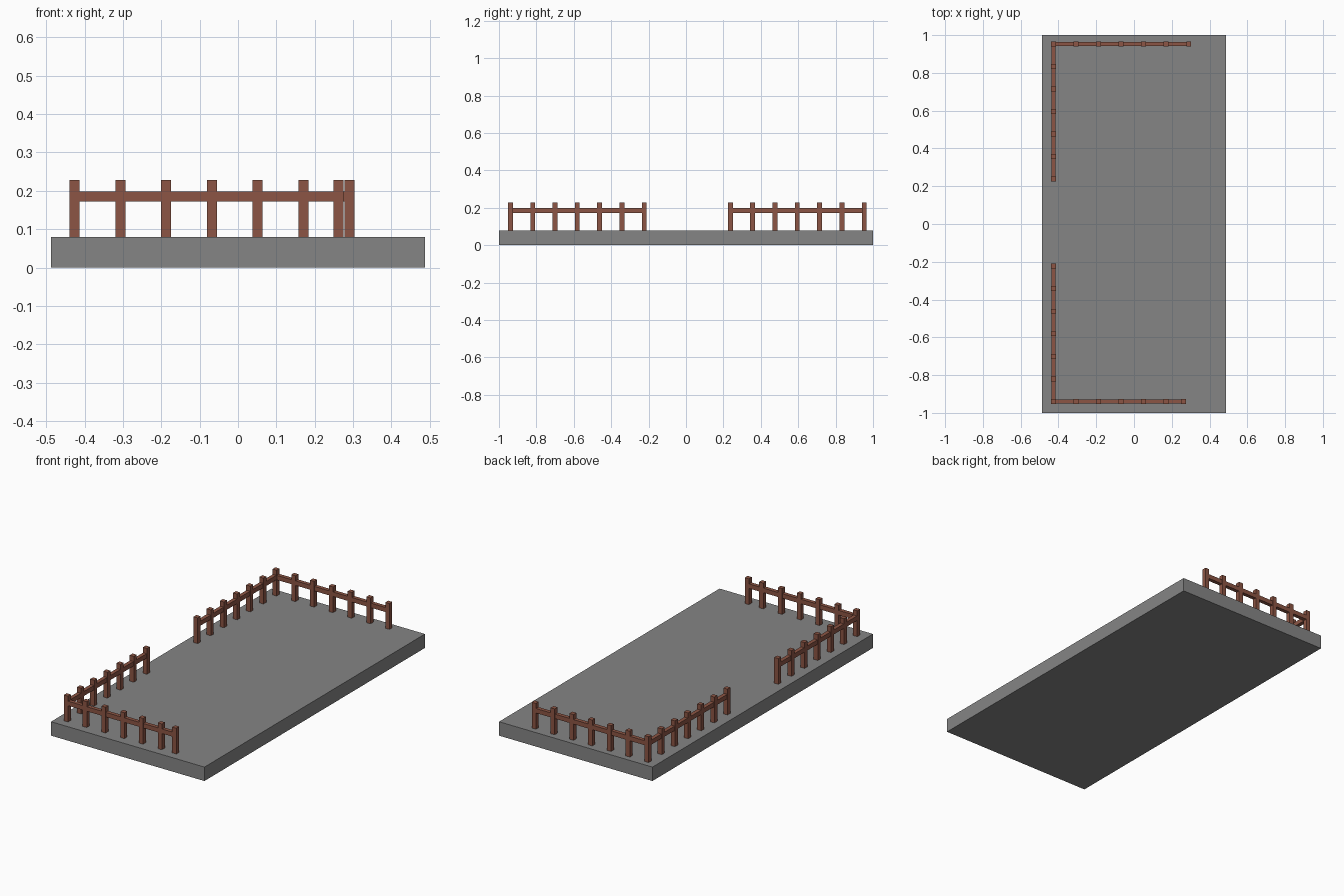
import bpy

if "Cube" in bpy.data.objects:
    bpy.data.objects.remove(bpy.data.objects["Cube"])


def material(name, rgb):
    m = bpy.data.materials.new(name)
    m.diffuse_color = (*rgb, 1)
    m.use_nodes = True
    m.node_tree.nodes["Principled BSDF"].inputs["Base Color"].default_value = m.diffuse_color
    return m


STONE = material("grey stone", (0.235, 0.235, 0.235))
WOOD = material("brown wood", (0.262, 0.091, 0.058))

BASE_TOP = 0.08
POST_TOP = 0.228
POST = 0.026      # post width
RAIL = 0.022      # rail depth, slightly inside the posts
STEP = 0.1193     # post spacing


def box(name, lo, hi, mat):
    bpy.ops.mesh.primitive_cube_add(size=1, location=[(a + b) / 2 for a, b in zip(lo, hi)])
    ob = bpy.context.object
    ob.name = name
    ob.scale = [b - a for a, b in zip(lo, hi)]
    bpy.ops.object.transform_apply(location=False, rotation=False, scale=True)
    ob.data.materials.append(mat)
    return ob


def post(name, x, y):
    h = POST / 2
    box(name, (x - h, y - h, BASE_TOP), (x + h, y + h, POST_TOP), WOOD)


def rail(name, x0, y0, x1, y1):
    h = RAIL / 2
    box(name, (min(x0, x1) - h, min(y0, y1) - h, 0.172),
        (max(x0, x1) + h, max(y0, y1) + h, 0.198), WOOD)


# Platform slab
box("platform", (-0.487, -1, 0), (0.487, 1, BASE_TOP), STONE)

# Two L-shaped fences: corner y, direction towards the middle, last post x
X0 = -0.426
for side, y0, d, x_end in (("front", -0.939, 1, 0.262), ("back", 0.953, -1, 0.290)):
    # End fence along x, including the corner post
    for i, x in enumerate([X0 + STEP * k for k in range(6)] + [x_end]):
        post(f"{side}_end_post_{i}", x, y0)
    rail(f"{side}_end_rail", X0, y0, x_end, y0)
    # Side fence along y
    for i in range(1, 7):
        post(f"{side}_side_post_{i}", X0, y0 + d * STEP * i)
    rail(f"{side}_side_rail", X0, y0, X0, y0 + d * STEP * 6)
